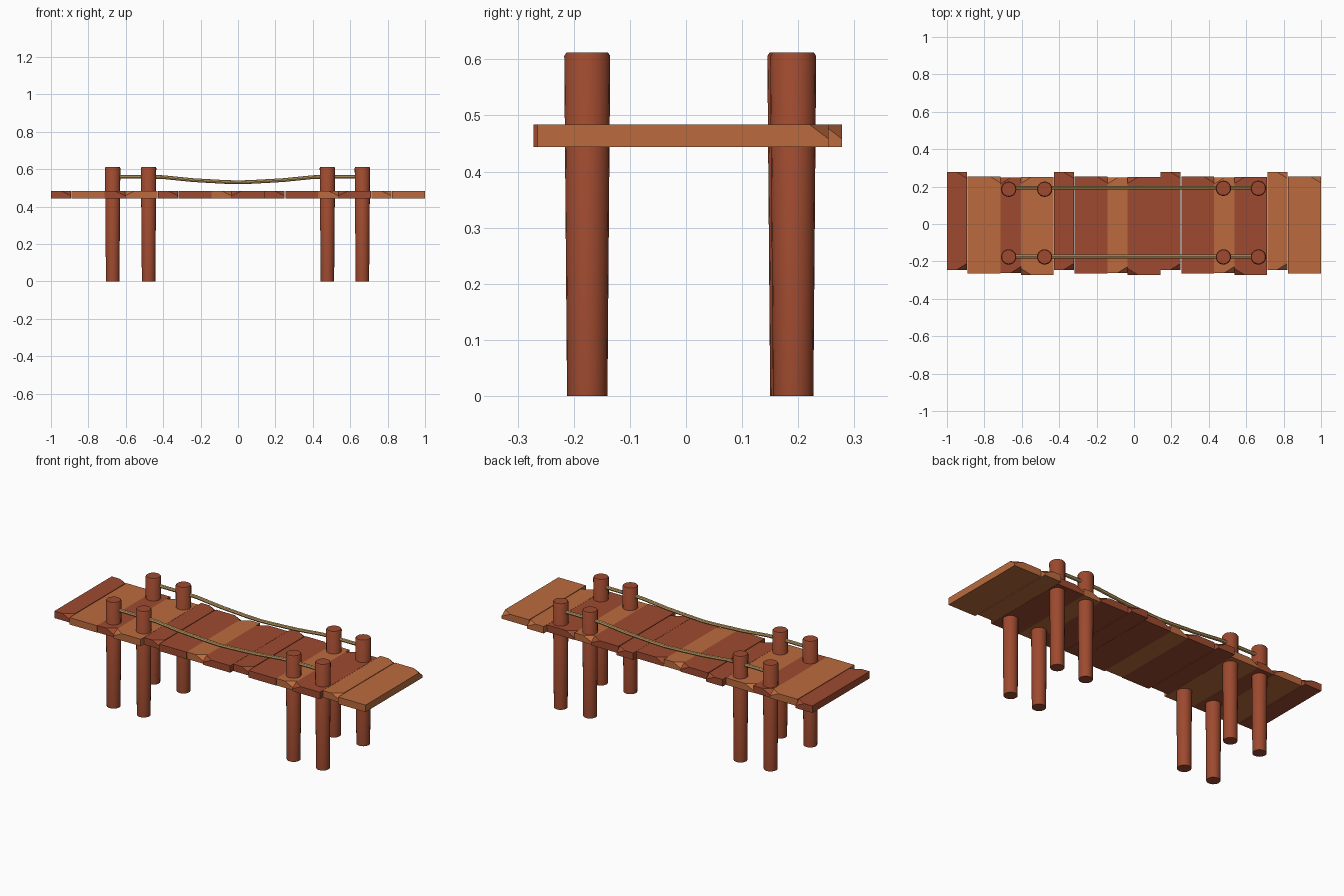
import bpy, bmesh, math
from mathutils import Vector

old = bpy.data.objects.get("Cube")
if old:
    bpy.data.objects.remove(old, do_unlink=True)


def material(name, rgb):
    m = bpy.data.materials.new(name)
    m.use_nodes = True
    m.diffuse_color = (*rgb, 1)
    m.node_tree.nodes["Principled BSDF"].inputs["Base Color"].default_value = (*rgb, 1)
    return m


LIGHT = material("light wood", (0.50, 0.147, 0.048))
DARK = material("dark wood", (0.34, 0.068, 0.028))
ROPE = material("tan rope", (0.56, 0.36, 0.135))


def add_mesh(name, bm, mat):
    bmesh.ops.recalc_face_normals(bm, faces=bm.faces)
    me = bpy.data.meshes.new(name)
    bm.to_mesh(me)
    bm.free()
    me.materials.append(mat)
    ob = bpy.data.objects.new(name, me)
    bpy.context.collection.objects.link(ob)
    return ob


def smooth(ob):
    bpy.ops.object.select_all(action='DESELECT')
    ob.select_set(True)
    bpy.context.view_layer.objects.active = ob
    bpy.ops.object.shade_smooth_by_angle(angle=math.radians(35))


# Deck planks, with chipped upper corners
BOTTOM, TOP = 0.444, 0.484


def plank(name, x0, x1, y0, y1, chips, mat):
    bm = bmesh.new()
    bmesh.ops.create_cube(bm, size=1)
    for v in bm.verts:
        v.co = (x1 if v.co.x > 0 else x0, y1 if v.co.y > 0 else y0,
                TOP if v.co.z > 0 else BOTTOM)
    for sx, sy in chips:
        # plane through three points near the chipped corner
        c = Vector((x1 if sx > 0 else x0, y1 if sy > 0 else y0, TOP))
        a = c - Vector((0.055 * sx, 0, 0))
        b = c - Vector((0, 0.034 * sy, 0))
        d = c - Vector((0, 0, 0.026))
        n = (b - a).cross(d - a)
        if n.dot(c - a) < 0:
            n.negate()
        cut = bmesh.ops.bisect_plane(bm, geom=bm.verts[:] + bm.edges[:] + bm.faces[:],
                                     plane_co=a, plane_no=n, clear_outer=True)
        edges = [e for e in cut["geom_cut"] if isinstance(e, bmesh.types.BMEdge)]
        bmesh.ops.edgeloop_fill(bm, edges=edges)
    add_mesh(name, bm, mat)


# The deck repeats a set of four planks: start, end, front, back, chips
SET = [
    (0.0, 0.107, -0.245, 0.278, [(1, -1), (1, 1)]),
    (0.111, 0.286, -0.265, 0.254, [(1, 1)]),
    (0.286, 0.395, -0.262, 0.248, [(-1, 1), (1, -1)]),
    (0.395, 0.570, -0.272, 0.251, [(-1, -1), (-1, 1)]),
]
COLOURS = "DLDLDDLDDDLDLL"
for i, key in enumerate(COLOURS):
    x0, x1, y0, y1, chips = SET[i % 4]
    start = -1 + 0.571 * (i // 4)
    plank(f"plank_{i + 1}", start + x0, start + x1, y0, y1, chips,
          LIGHT if key == "L" else DARK)


# Posts: slightly wider at the top, with a softened rim
def post(name, x, y):
    bm = bmesh.new()
    rings = []
    for r, z in ((0.036, 0), (0.041, 0.606), (0.037, 0.612)):
        rings.append([bm.verts.new((x + r * math.cos(t * math.tau / 20),
                                    y + r * math.sin(t * math.tau / 20), z))
                      for t in range(20)])
    for low, high in zip(rings, rings[1:]):
        for t in range(20):
            u = (t + 1) % 20
            bm.faces.new((low[t], low[u], high[u], high[t]))
    bm.faces.new(rings[0])
    bm.faces.new(rings[-1])
    smooth(add_mesh(name, bm, DARK))


for i, x in enumerate((-0.67, -0.478, 0.478, 0.665)):
    post(f"front_post_{i + 1}", x, -0.176)
    post(f"back_post_{i + 1}", x, 0.186 if x < 0 else 0.191)


# Sagging hand ropes
def rope(name, y):
    half = [(0.08, 0.532), (0.24, 0.541), (0.40, 0.557), (0.48, 0.559), (0.66, 0.559)]
    path = [(-x, z) for x, z in reversed(half)] + [(0, 0.529)] + half
    cu = bpy.data.curves.new(name, 'CURVE')
    cu.dimensions = '3D'
    cu.bevel_depth = 0.01
    cu.bevel_resolution = 2
    cu.use_fill_caps = True
    sp = cu.splines.new('POLY')
    sp.points.add(len(path) - 1)
    for p, (x, z) in zip(sp.points, path):
        p.co = (x, y, z, 1)
    cu.materials.append(ROPE)
    ob = bpy.data.objects.new(name, cu)
    bpy.context.collection.objects.link(ob)
    bpy.ops.object.select_all(action='DESELECT')
    ob.select_set(True)
    bpy.context.view_layer.objects.active = ob
    bpy.ops.object.convert(target='MESH')
    smooth(bpy.context.view_layer.objects.active)


rope("front_rope", -0.174)
rope("back_rope", 0.194)
